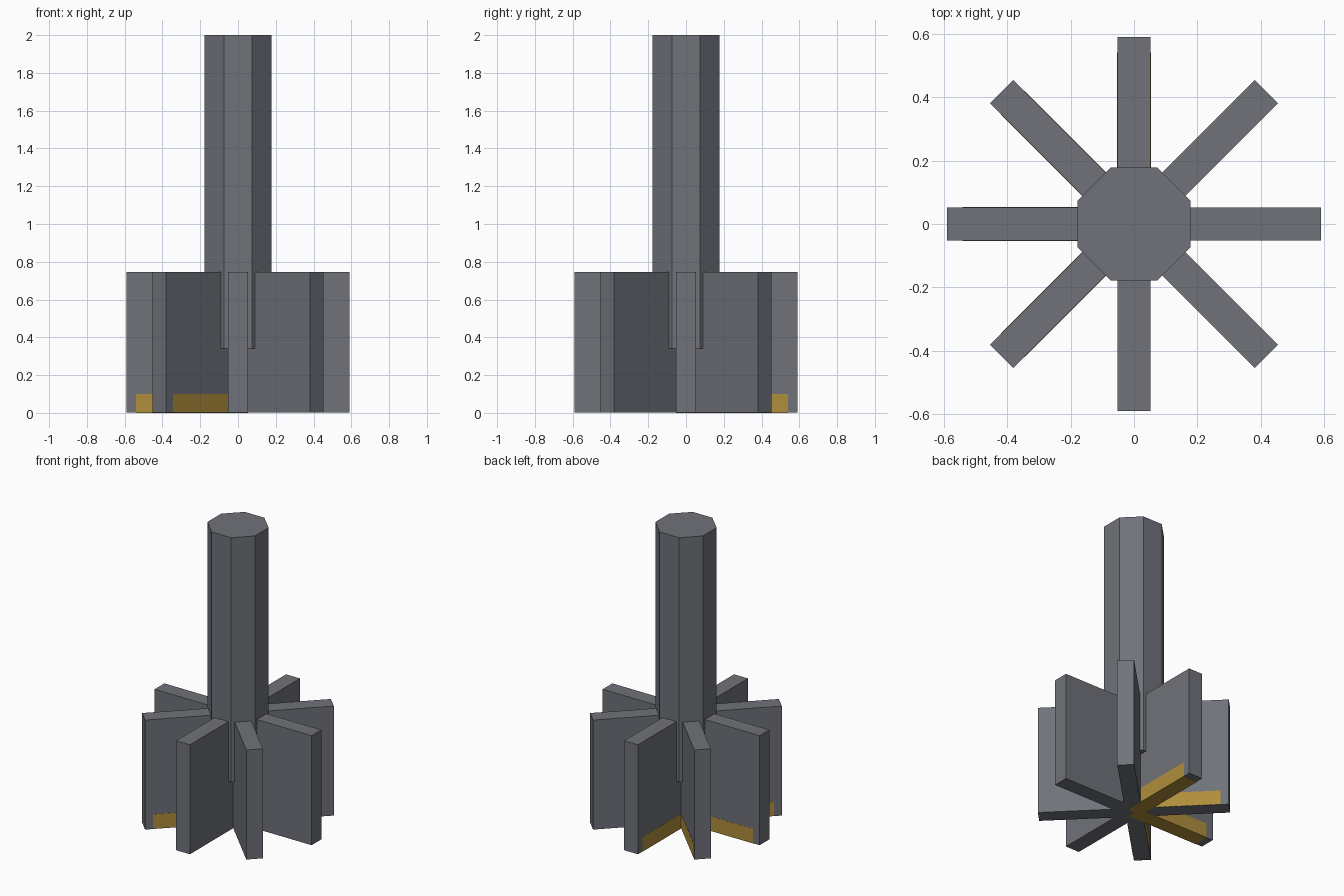
import bpy, math
from mathutils import Matrix, Vector

if "Cube" in bpy.data.objects:
    bpy.data.objects.remove(bpy.data.objects["Cube"])


def material(name, rgb):
    m = bpy.data.materials.new(name)
    m.diffuse_color = (*rgb, 1.0)
    m.use_nodes = True
    m.node_tree.nodes["Principled BSDF"].inputs["Base Color"].default_value = m.diffuse_color
    return m


steel = material("steel_grey", (0.16, 0.168, 0.195))
gold = material("dull_gold", (0.43, 0.27, 0.045))

FIN_REACH, FIN_WIDTH, FIN_TOP = 0.59, 0.104, 0.745
LIFT = 0.001  # keeps the inlays clear of the fin surfaces


def box(name, x0, x1, width, z0, z1, angle, mat):
    """Box running along x from x0 to x1, then turned about the z axis."""
    bpy.ops.mesh.primitive_cube_add(size=1)
    ob = bpy.context.object
    ob.name = name
    ob.data.transform(
        Matrix.Rotation(math.radians(angle), 4, 'Z')
        @ Matrix.Translation(Vector(((x0 + x1) / 2, 0, (z0 + z1) / 2)))
        @ Matrix.Diagonal((x1 - x0, width, z1 - z0, 1)))
    ob.data.materials.append(mat)
    return ob


# Octagonal shaft with flats facing the axes
bpy.ops.mesh.primitive_cylinder_add(
    vertices=8, radius=0.178 / math.cos(math.pi / 8), depth=1.66,
    location=(0, 0, 1.17), rotation=(0, 0, math.pi / 8))
shaft = bpy.context.object
shaft.name = "shaft"
shaft.data.materials.append(steel)

# Four crossing plates make the eight fins
for i in range(4):
    box(f"fin_plate_{i + 1}", -FIN_REACH, FIN_REACH, FIN_WIDTH,
        LIFT, FIN_TOP, 45 * i, steel)

# Gold strips along the feet of four neighbouring fins
for angle in (90, 135, 180, 225):
    bottom = 0 if angle % 90 == 0 else 2 * LIFT
    box(f"foot_strip_{angle}", 0, 0.54, FIN_WIDTH + 2 * LIFT,
        bottom, 0.1, angle, gold)
